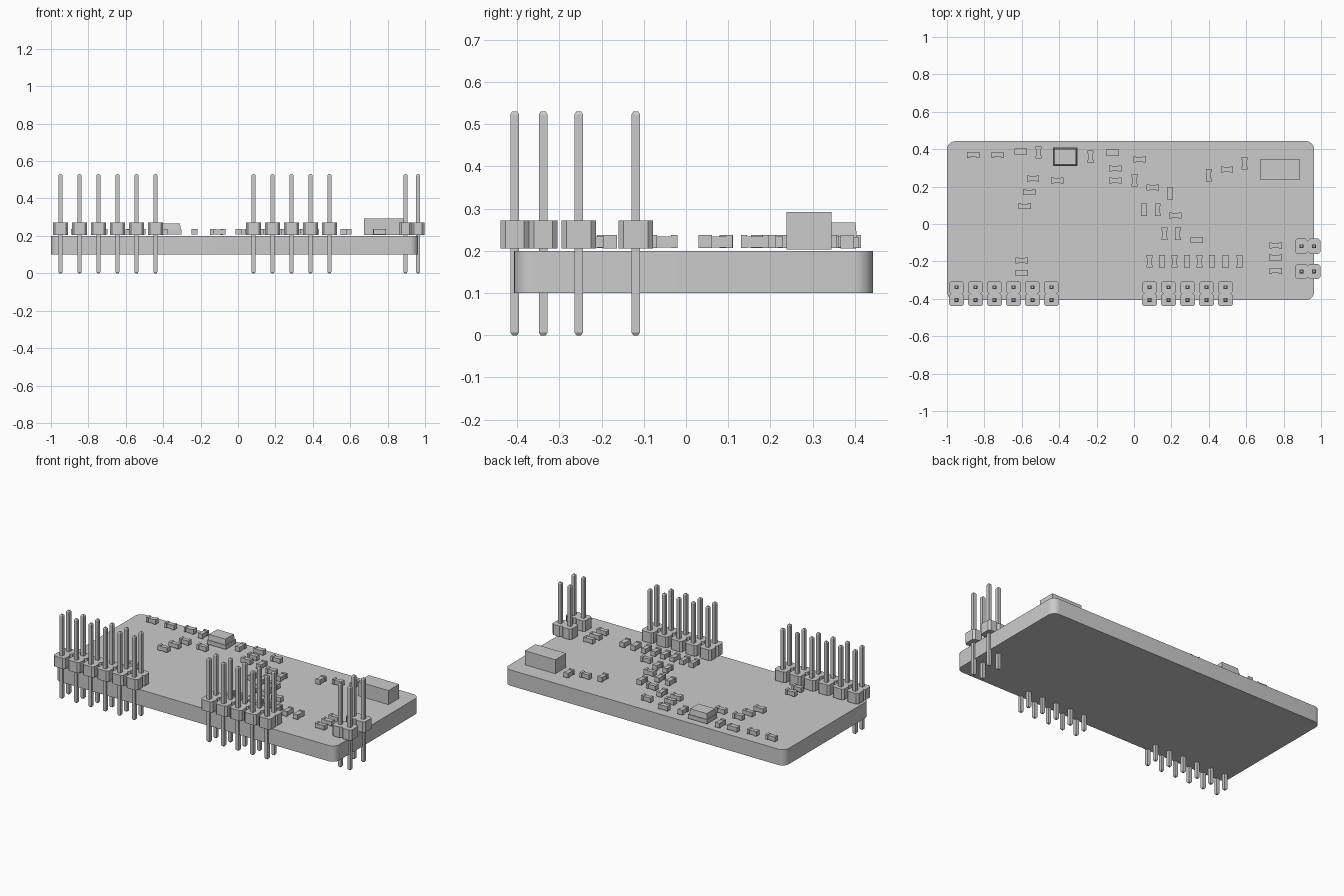
import bpy
import bmesh
from math import pi, cos, sin
from mathutils import Matrix, Vector

default = bpy.data.objects.get("Cube")
if default:
    bpy.data.objects.remove(default, do_unlink=True)

grey = bpy.data.materials.new("plain grey")
grey.use_nodes = True
colour = (0.6, 0.6, 0.6, 1)
grey.diffuse_color = colour
grey.node_tree.nodes["Principled BSDF"].inputs["Base Color"].default_value = colour


def add_mesh(name, bm):
    bmesh.ops.recalc_face_normals(bm, faces=bm.faces)
    mesh = bpy.data.meshes.new(name)
    bm.to_mesh(mesh)
    bm.free()
    mesh.materials.append(grey)
    return mesh


def place(name, mesh, x=0, y=0, turn=0):
    obj = bpy.data.objects.new(name, mesh)
    obj.location = (x, y, 0)
    obj.rotation_euler.z = turn
    bpy.context.collection.objects.link(obj)
    return obj


def box(bm, size, centre):
    matrix = Matrix.Translation(centre) @ Matrix.Diagonal((*size, 1))
    return bmesh.ops.create_cube(bm, size=1, matrix=matrix)["verts"]


def prism(bm, outline, low, high):
    face = bm.faces.new([bm.verts.new((x, y, low)) for x, y in outline])
    top = bmesh.ops.extrude_face_region(bm, geom=[face])["geom"]
    for v in top:
        if isinstance(v, bmesh.types.BMVert):
            v.co.z = high


# Circuit board with rounded corners
RADIUS, STEPS = 0.045, 8
bm = bmesh.new()
outline = []
corners = [(0.963, 0.443), (-1, 0.443), (-1, -0.407), (0.963, -0.407)]
for quarter, (cx, cy) in enumerate(corners):
    sx, sy = (1 if cx > 0 else -1), (1 if cy > 0 else -1)
    for i in range(STEPS + 1):
        a = (quarter + i / STEPS) * pi / 2
        outline.append((cx - sx * RADIUS + RADIUS * cos(a),
                        cy - sy * RADIUS + RADIUS * sin(a)))
prism(bm, outline, 0.1, 0.2)
board = place("circuit_board", add_mesh("circuit_board", bm))
bpy.context.view_layer.objects.active = board
board.select_set(True)
bpy.ops.object.shade_smooth_by_angle(angle=pi / 6)

# Two-pin header: notched insulator, with the pins along local x
PITCH = 0.0675
bm = bmesh.new()
w, d, c = PITCH / 2, 0.041, 0.012
half = [(-2 * w, -d + c), (-2 * w + c, -d), (-c, -d), (0, -d + c),
        (c, -d), (2 * w - c, -d), (2 * w, -d + c)]
prism(bm, half + [(-x, -y) for x, y in half], 0.205, 0.272)
insulator = add_mesh("header_insulator", bm)

# Square pins with tapered tips
bm = bmesh.new()
for side in (-1, 1):
    x = side * w
    box(bm, (0.021, 0.021, 0.516), (x, 0, 0.265))
    for end in (0.007, 0.523):
        tip = [f for f in bm.faces if abs(f.normal.z) > 0.9
               and all(abs(v.co.z - end) < 0.001 and abs(v.co.x - x) < 0.02 for v in f.verts)]
        out = bmesh.ops.extrude_face_region(bm, geom=tip)["geom"]
        bmesh.ops.delete(bm, geom=tip, context="FACES_ONLY")
        verts = [v for v in out if isinstance(v, bmesh.types.BMVert)]
        shift = 0.007 if end > 0.2 else -0.007
        bmesh.ops.translate(bm, verts=verts, vec=(0, 0, shift))
        bmesh.ops.scale(bm, verts=verts, vec=(0.55, 0.55, 1),
                        space=Matrix.Translation((-x, 0, 0)))
pins = add_mesh("header_pins", bm)


def header(x, y, turn=0):
    place("header_insulator", insulator, x, y, turn)
    place("header_pins", pins, x, y, turn)


for i in range(6):
    header(-0.949 + i * 0.1015, -0.372, pi / 2)
for i in range(5):
    header(0.083 + i * 0.1015, -0.372, pi / 2)
for y in (-0.119, -0.254):
    header(0.929, y)

# Small chips: a waisted capacitor and a straight-sided resistor
bm = bmesh.new()
box(bm, (0.04, 0.026, 0.026), (0, 0, 0.221))
for side in (-1, 1):
    box(bm, (0.015, 0.032, 0.03), (side * 0.0255, 0, 0.222))
capacitor = add_mesh("chip_capacitor", bm)

bm = bmesh.new()
box(bm, (0.045, 0.031, 0.026), (0, 0, 0.221))
for side in (-1, 1):
    box(bm, (0.013, 0.032, 0.031), (side * 0.0275, 0, 0.2215))
resistor = add_mesh("chip_resistor", bm)

flat_capacitors = [
    (-.86, .37), (-.73, .37), (.03, .345), (-.1, .297), (-.1, .233),
    (.1, .196), (-.54, .243), (-.56, .17), (-.41, .233), (-.585, .095),
    (.22, .046), (.335, -.085), (-.6, -.195), (-.6, -.262),
    (.757, -.115), (.757, -.25), (.497, .292)]
upright_capacitors = [
    (-.51, .382), (-.233, .36), (.003, .233), (.192, .163), (.053, .077),
    (.127, .077), (.163, -.053), (.234, -.053), (.4, .26), (.592, .325)]
upright_capacitors += [(.082 + i * .067, -.2) for i in range(6)]

for x, y in flat_capacitors:
    place("chip_capacitor", capacitor, x, y)
for x, y in upright_capacitors:
    place("chip_capacitor", capacitor, x, y, pi / 2)
for x, y in [(-.605, .387), (-.115, .382), (.757, -.18)]:
    place("chip_resistor", resistor, x, y)
for x in (.49, .565):
    place("chip_resistor", resistor, x, -.2, pi / 2)

# Crystal can: base plate and bevelled lid
bm = bmesh.new()
box(bm, (0.132, 0.1, 0.026), (0, 0, 0.22))
lid = box(bm, (0.124, 0.092, 0.034), (0, 0, 0.25))
bmesh.ops.scale(bm, verts=[v for v in lid if v.co.z > 0.25], vec=(0.93, 0.91, 1))
place("crystal", add_mesh("crystal", bm), -0.368, 0.359)

# Tall rectangular component
bm = bmesh.new()
box(bm, (0.214, 0.107, 0.089), (0, 0, 0.248))
place("tall_block", add_mesh("tall_block", bm), 0.781, 0.291)
